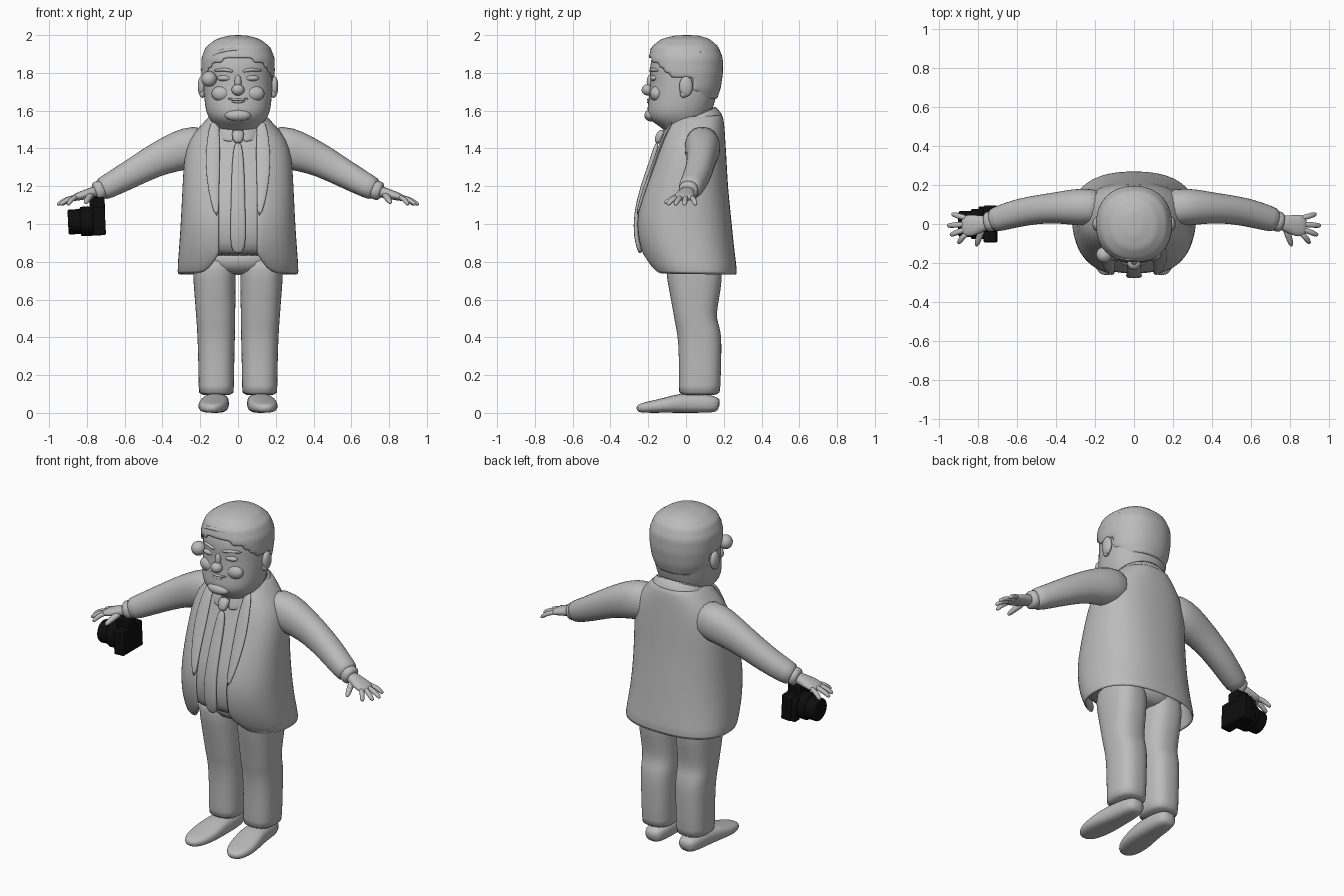
import bpy, bmesh
from math import sin, cos, pi, asin, copysign
from mathutils import Vector, Matrix

cube = bpy.data.objects.get("Cube")
if cube:
    bpy.data.objects.remove(cube, do_unlink=True)

X, Y, Z = Vector((1, 0, 0)), Vector((0, 1, 0)), Vector((0, 0, 1))


def material(name, value):
    m = bpy.data.materials.new(name)
    m.use_nodes = True
    colour = (value, value, value, 1)
    m.diffuse_color = colour
    m.node_tree.nodes["Principled BSDF"].inputs["Base Color"].default_value = colour
    return m


GREY = material("plain grey", .5)
BLACK = material("camera black", .004)


def finish(name, bm, mat=GREY, thick=0, sub=1):
    bmesh.ops.recalc_face_normals(bm, faces=bm.faces)
    for v in bm.verts:
        v.co.z = max(v.co.z, 0)
    for f in bm.faces:
        f.smooth = True
    me = bpy.data.meshes.new(name)
    bm.to_mesh(me)
    bm.free()
    me.materials.append(mat)
    ob = bpy.data.objects.new(name, me)
    bpy.context.collection.objects.link(ob)
    if thick:
        mod = ob.modifiers.new("thickness", 'SOLIDIFY')
        mod.thickness, mod.offset = thick, -1
    if sub:
        mod = ob.modifiers.new("smooth", 'SUBSURF')
        mod.levels = mod.render_levels = sub
    return ob


def oval(c, u, v, ru, rv, n=24, p=2.2, gap=0):
    """Rounded ring; a gap leaves it open around the v direction."""
    count = n + 1 if gap else n
    ring = []
    for i in range(count):
        a = gap + (2 * pi - 2 * gap) * i / n
        s, t = [copysign(abs(k) ** (2 / p), k) for k in (sin(a), cos(a))]
        ring.append(c + u * ru * s + v * rv * t)
    return ring


def skin(rings, closed=True):
    bm = bmesh.new()
    loops = [[bm.verts.new(p) for p in r] for r in rings]
    n = len(rings[0])
    for a, b in zip(loops, loops[1:]):
        for i in range(n if closed else n - 1):
            j = (i + 1) % n
            bm.faces.new((a[i], a[j], b[j], b[i]))
    if closed:
        bm.faces.new(loops[0])
        bm.faces.new(loops[-1])
    return bm


def stack(rows, x=0, p=2.2, opening=0):
    """Horizontal rings from rows of height, front y, back y, half width."""
    rings = []
    for z, front, back, rx in rows:
        gap = asin((opening / rx) ** (p / 2)) if opening else 0
        c = Vector((x, (front + back) / 2, z))
        rings.append(oval(c, X, -Y, rx, (back - front) / 2, 32, p, gap))
    return rings


def tube(name, rows, side=1, ref=Y, p=2.2, n=16, mat=GREY):
    """Swept part from rows of x, y, z, half width along ref, half height."""
    pts = [Vector((r[0] * side, r[1], r[2])) for r in rows]
    rings = []
    for i, r in enumerate(rows):
        t = (pts[min(i + 1, len(pts) - 1)] - pts[max(i - 1, 0)]).normalized()
        u = (ref - t * ref.dot(t)).normalized()
        rings.append(oval(pts[i], u, t.cross(u), r[3], r[4], n, p))
    return finish(name, skin(rings), mat)


def ball(name, at, size):
    bm = bmesh.new()
    m = Matrix.Translation(at) @ Matrix.Diagonal((*size, 1))
    bmesh.ops.create_uvsphere(bm, u_segments=20, v_segments=12, radius=1, matrix=m)
    return finish(name, bm, sub=0)


def refine(rows, k):
    out = []
    for a, b in zip(rows, rows[1:]):
        out += [[s + (t - s) * i / k for s, t in zip(a, b)] for i in range(k)]
    return out + [rows[-1]]


# Open jacket with curved front flaps
coat = [(.73, -.18, .275, .325), (.85, -.245, .258, .315), (.95, -.268, .248, .308),
        (1.05, -.272, .238, .302), (1.2, -.228, .222, .295), (1.35, -.172, .215, .287),
        (1.45, -.135, .208, .262), (1.52, -.11, .204, .2), (1.58, -.07, .195, .145)]
rings = stack(coat, p=2.4, opening=.1)
for q in rings[0]:
    if q.y < 0:
        lift = .11 * max(0, 1 - (abs(q.x) - .1) / .1) ** 2
        q.z += lift
        q.y -= lift * .5
finish("jacket", skin(rings, False), thick=.015)

# Shirt under the jacket and trouser seat
shirt = [(.83, -.17, .2, .22)] + [(z, f + .014, b - .02, w - .02) for z, f, b, w in coat[1:]]
finish("shirt", skin(stack(shirt, p=2.4)))
seat = [(.73, -.07, .15, .12), (.77, -.11, .19, .22), (.88, -.14, .2, .24)]
finish("trouser_seat", skin(stack(seat)))


# Collars, tilted down towards the front
def collar(name, height, top, flare, drop, opening):
    rings = stack([(height - drop, -.125 - flare, .165 + flare, top + flare),
                   (height - drop / 2, -.12 - flare / 2, .165 + flare / 2, top + flare / 2),
                   (height, -.115, .16, top)], opening=opening)
    for r in rings:
        for q in r:
            q.z += .4 * q.y
    finish(name, skin(rings, False), thick=.01)


collar("jacket_collar", 1.555, .15, .03, .06, .11)
collar("shirt_collar", 1.56, .138, .015, .07, .025)

# Necktie over the belly
tube("tie_knot", [(0, -.12, 1.5, .035, .018), (0, -.142, 1.46, .032, .025),
                  (0, -.155, 1.425, .02, .014)], ref=X)
tube("tie", [(0, -.15, 1.44, .02, .012), (0, -.18, 1.33, .032, .014), (0, -.228, 1.2, .036, .014),
             (0, -.268, 1.05, .04, .012), (0, -.265, .93, .042, .012),
             (0, -.248, .87, .036, .012), (0, -.24, .845, .015, .01)], ref=X, p=3)

# Head and neck
head = [(1.46, -.08, .1, .11), (1.52, -.14, .11, .12), (1.545, -.19, .12, .145),
        (1.59, -.21, .135, .17), (1.65, -.198, .155, .178), (1.72, -.192, .17, .183),
        (1.77, -.188, .18, .183), (1.83, -.194, .182, .183), (1.9, -.178, .17, .172),
        (1.95, -.14, .13, .13), (1.975, -.06, .06, .05)]
finish("head", skin(stack(head)))

# Hair shell, trimmed along the hairline
hair = [(1.66, -.19, .165, .165), (1.72, -.2, .185, .187), (1.8, -.205, .197, .196),
        (1.88, -.2, .196, .195), (1.94, -.182, .172, .17), (1.98, -.13, .125, .115),
        (2, -.05, .06, .04)]
bm = skin(stack(refine(hair, 3)))


def hairline(y):
    if y > .05:
        return 1.66
    return 1.77 if y > -.05 else 1.77 + (-.05 - y) * .75


cut = [f for f in bm.faces if f.calc_center_median().z < hairline(f.calc_center_median().y)
       or (len(f.verts) > 4 and f.calc_center_median().z < 1.7)]
bmesh.ops.delete(bm, geom=cut, context='FACES')
finish("hair", bm, thick=.015)
for i in range(4):
    dy, dz = i * .05, i * .019
    tube("hair_lock", [(-.165, -.1 + dy, 1.87 + dz, .012, .008), (-.09, -.165 + dy, 1.925 + dz, .028, .012),
                       (.04, -.165 + dy, 1.93 + dz, .03, .014), (.125, -.12 + dy, 1.9 + dz, .022, .01),
                       (.17, -.07 + dy, 1.85 + dz, .006, .005)])

# Face
ball("nose", (0, -.203, 1.71), (.034, .032, .03))
ball("nose_bridge", (0, -.188, 1.75), (.018, .02, .04))
ball("chin", (0, -.185, 1.575), (.07, .036, .032))
tube("upper_lip", [(-.065, -.184, 1.665, .004, .004), (0, -.204, 1.655, .012, .008),
                   (.065, -.184, 1.665, .004, .004)])
tube("lower_lip", [(-.05, -.186, 1.655, .004, .004), (0, -.204, 1.64, .012, .008),
                   (.05, -.186, 1.655, .004, .004)])
ball("loose_eyeball", (-.153, -.158, 1.768), (.041, .041, .041))

for side, word in ((1, "left_"), (-1, "right_")):
    ball(word + "cheek", (side * .085, -.155, 1.69), (.055, .036, .042))
    ball(word + "eyelid", (side * .07, -.168, 1.772), (.042, .022, .016))
    tube(word + "brow", [(.02, -.186, 1.805, .01, .008), (.07, -.182, 1.822, .016, .011),
                         (.13, -.14, 1.81, .008, .006)], side)
    ball(word + "ear", (side * .193, .0, 1.728), (.02, .036, .054))
    ball(word + "ear_lobe", (side * .188, -.012, 1.69), (.016, .02, .022))

    # Lapel strip along the jacket edge
    tube(word + "lapel", [(.125, -.07, 1.55, .02, .008), (.13, -.125, 1.45, .035, .009),
                          (.135, -.165, 1.33, .04, .01), (.13, -.222, 1.18, .03, .01),
                          (.112, -.262, 1.04, .012, .008)], side, X)

    # Sleeve, cuff and hand
    tube(word + "sleeve", [(.14, .085, 1.43, .09, .1), (.27, .088, 1.402, .1, .115),
                           (.36, .085, 1.37, .086, .1), (.45, .08, 1.332, .076, .087),
                           (.58, .062, 1.258, .074, .075), (.7, .025, 1.192, .066, .064),
                           (.735, .015, 1.18, .06, .06)], side)
    tube(word + "cuff", [(.7, .022, 1.192, .05, .05), (.74, .012, 1.176, .055, .054),
                         (.765, .008, 1.168, .05, .048)], side)
    tube(word + "palm", [(.74, .01, 1.175, .036, .032), (.78, .002, 1.164, .042, .028),
                         (.83, -.008, 1.15, .058, .024), (.87, -.01, 1.138, .055, .018),
                         (.885, -.01, 1.134, .035, .01)], side)
    for finger, (tx, ty) in zip(("index", "middle", "ring", "little"),
                                ((.905, -.095), (.943, -.055), (.957, -.008), (.935, .05))):
        by = -.01 + (ty + .028) * .5
        tube(word + finger + "_finger",
             [(.85, by, 1.144, .015, .014), ((.86 + tx) / 2, (by + ty) / 2, 1.132, .015, .014),
              (tx - .01, ty, 1.108, .014, .012), (tx, ty, 1.1, .006, .006)], side, n=10)
    tube(word + "thumb", [(.775, -.01, 1.158, .02, .018), (.79, -.06, 1.14, .018, .018),
                          (.805, -.1, 1.118, .015, .014), (.808, -.115, 1.11, .006, .006)],
         side, X, n=10)

    # Trouser leg and shoe
    leg = [(.09, -.04, .18, .094), (.12, -.038, .182, .093), (.3, -.037, .188, .096),
           (.42, -.045, .188, .1), (.47, -.058, .172, .102), (.52, -.065, .158, .104),
           (.65, -.09, .185, .11), (.76, -.11, .195, .115), (.85, -.1, .18, .105)]
    rings = stack(leg, .115 * side, 2.5)
    for r in rings:
        for q in r:
            q.x += side * max(0, q.z - .4) * .03
    finish(word + "trouser_leg", skin(rings))
    tube(word + "shoe", [(.112, .178, .04, .035, .03), (.112, .15, .047, .058, .046),
                         (.115, .06, .05, .068, .052), (.12, -.03, .052, .074, .054),
                         (.13, -.11, .04, .083, .04), (.14, -.2, .03, .072, .031),
                         (.143, -.245, .025, .045, .024), (.143, -.262, .022, .02, .012)],
         side, X, 2.7)


# Camera hanging from the right hand
def camera_part(name, at, size, ring=False, tilt=0):
    if ring:
        bpy.ops.mesh.primitive_cylinder_add(vertices=20, radius=size[0], depth=size[1],
                                            location=at, rotation=(0, pi / 2 + tilt, 0))
    else:
        bpy.ops.mesh.primitive_cube_add(size=1, location=at, rotation=(0, tilt, 0))
        bpy.context.object.scale = size
    ob = bpy.context.object
    ob.name = name
    bpy.ops.object.transform_apply(location=False, rotation=False, scale=True)
    ob.data.materials.append(BLACK)
    mod = ob.modifiers.new("soft edges", 'BEVEL')
    mod.width, mod.segments = .008, 2
    bpy.ops.object.shade_smooth_by_angle()


camera_part("camera_body", (-.735, .0, 1.015), (.065, .19, .15), tilt=-.05)
camera_part("camera_hump", (-.745, .0, 1.1), (.08, .08, .08), tilt=-.05)
camera_part("camera_grip", (-.765, .065, 1.01), (.06, .05, .14), tilt=-.05)
camera_part("lens_mount", (-.79, .0, 1.015), (.078, .09), True, -.05)
camera_part("lens_barrel", (-.86, .0, 1.012), (.066, .08), True, -.05)
camera_part("strap", (-.735, .0, 1.15), (.05, .04, .06))
